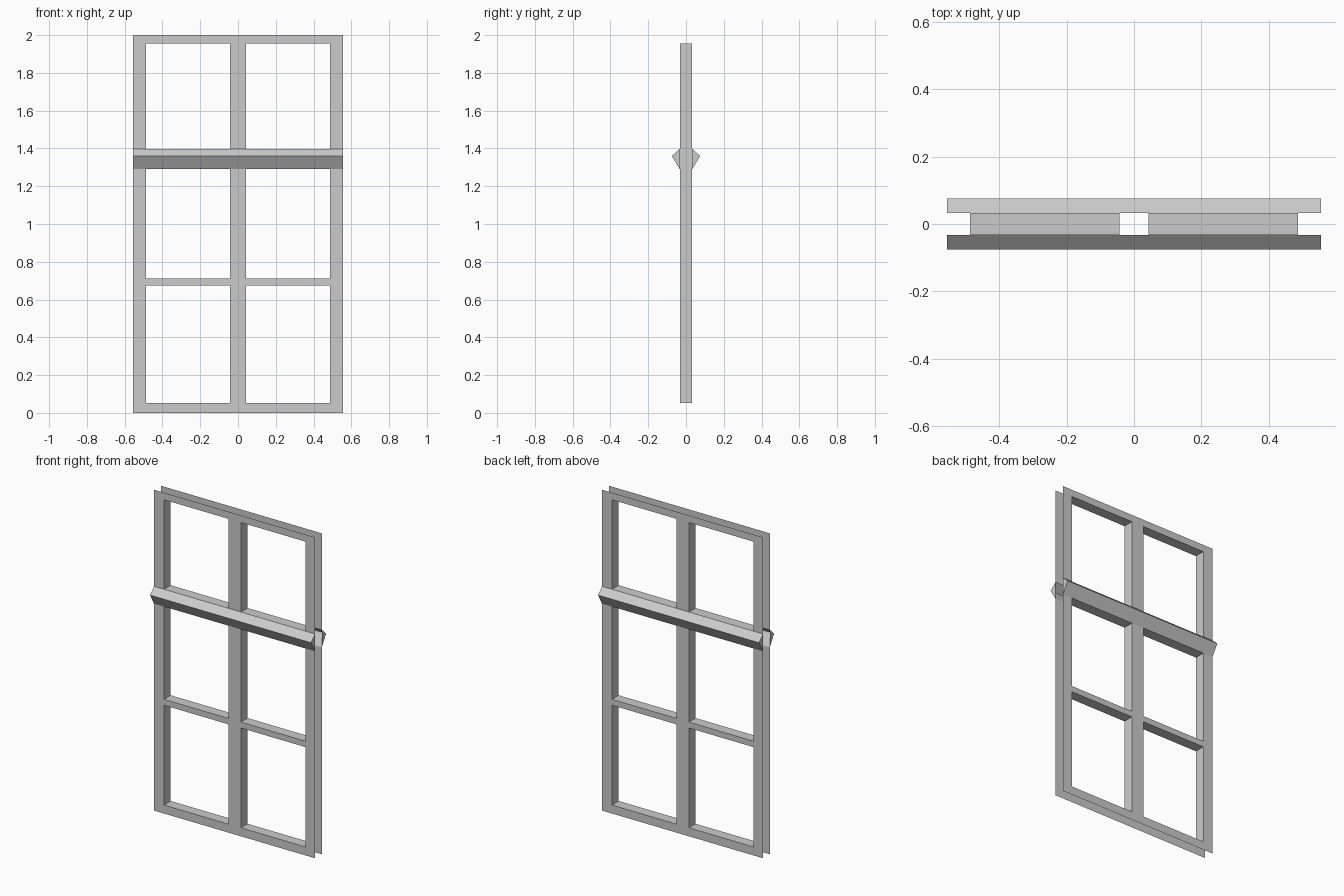
import bpy

if "Cube" in bpy.data.objects:
    bpy.data.objects.remove(bpy.data.objects["Cube"])

W, D = 0.555, 0.033               # half width, half depth
X0, X1 = 0.043, 0.487             # pane opening from the centre post to the jamb
ROWS = [(0.053, 0.675), (0.712, 1.29), (1.398, 1.956)]   # pane openings in z
T0, T1 = ROWS[1][1], ROWS[2][0]   # transom band

grey = bpy.data.materials.new("frame_grey")
grey.diffuse_color = (0.6, 0.6, 0.6, 1)
grey.use_nodes = True
grey.node_tree.nodes["Principled BSDF"].inputs["Base Color"].default_value = grey.diffuse_color


def make(name, faces):
    verts, polys, seen = [], [], {}
    for f in faces:
        poly = []
        for v in f:
            if v not in seen:
                seen[v] = len(verts)
                verts.append(v)
            poly.append(seen[v])
        polys.append(poly)
    me = bpy.data.meshes.new(name)
    me.from_pydata(verts, [], polys)
    me.materials.append(grey)
    ob = bpy.data.objects.new(name, me)
    bpy.context.collection.objects.link(ob)
    return ob


def lattice(y, side):
    """Flat frame face with pane openings, left open behind the transom."""
    xs = [-W, -X1, -X0, X0, X1, W]
    zs = [0, *ROWS[0], *ROWS[1], *ROWS[2], 2.0]
    faces = []
    for i in range(5):
        for j in range(7):
            if j == 4 or (i in (1, 3) and j in (1, 3, 5)):
                continue
            a, b, c, d = xs[i], xs[i + 1], zs[j], zs[j + 1]
            f = [(a, y, c), (b, y, c), (b, y, d), (a, y, d)]
            faces.append(f if side < 0 else f[::-1])
    return faces


def moulding(side):
    """Triangular transom moulding with end caps."""
    p = [(side * D, T1), (side * 0.075, 1.36), (side * D, T0)]
    faces = []
    for a, b in zip(p, p[1:]):
        f = [(-W, *a), (-W, *b), (W, *b), (W, *a)]
        faces.append(f if side < 0 else f[::-1])
    for x in (-W, W):
        f = [(x, *q) for q in p]
        faces.append(f if x * side > 0 else f[::-1])
    return faces


# Front and back faces with their transom mouldings
for name, s in (("front", -1), ("back", 1)):
    make(name + "_frame", lattice(s * D, s))
    make(name + "_transom", moulding(s))

# Inner sides of the openings: sills and heads, then full-height strips
reveals = []
for a, b in ((-X1, -X0), (X0, X1)):
    for lo, hi in ROWS:
        reveals.append([(a, -D, lo), (b, -D, lo), (b, D, lo), (a, D, lo)])
        reveals.append([(a, D, hi), (b, D, hi), (b, -D, hi), (a, -D, hi)])
    zs = [z for r in ROWS for z in r]
    for c, d in zip(zs, zs[1:]):
        reveals.append([(a, -D, c), (a, D, c), (a, D, d), (a, -D, d)])
        reveals.append([(b, D, c), (b, -D, c), (b, -D, d), (b, D, d)])
make("pane_reveals", reveals)
